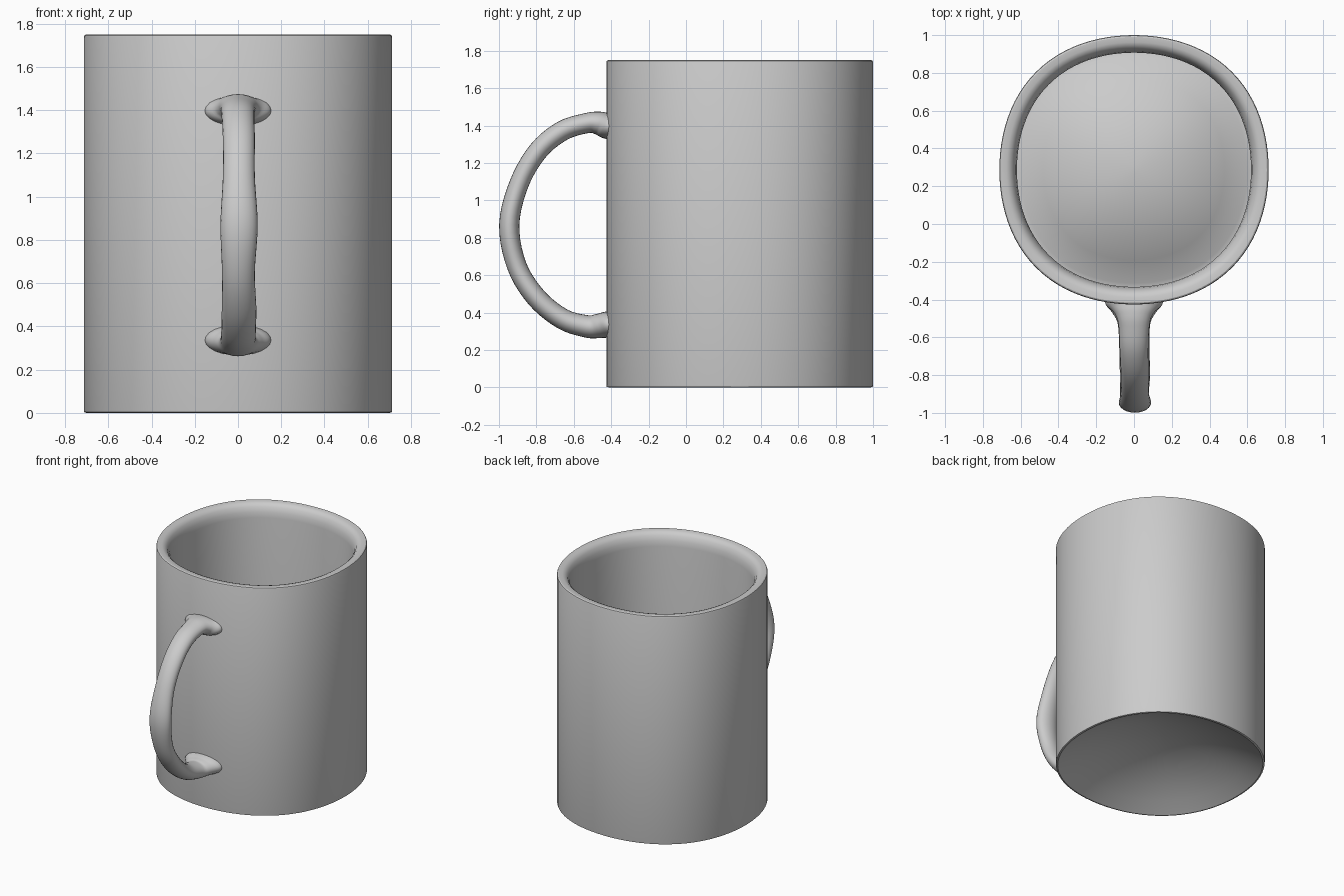
import bpy, bmesh
from math import sin, cos, pi, radians
from mathutils import Vector

if "Cube" in bpy.data.objects:
    bpy.data.objects.remove(bpy.data.objects["Cube"])


def loft(name, rings, angle):
    """Skin a list of closed rings, cap both ends, and smooth-shade."""
    bm = bmesh.new()
    loops = [[bm.verts.new(p) for p in ring] for ring in rings]
    n = len(loops[0])
    for a, b in zip(loops, loops[1:]):
        for i in range(n):
            j = (i + 1) % n
            bm.faces.new((a[i], a[j], b[j], b[i]))
    bm.faces.new(loops[0][::-1])
    bm.faces.new(loops[-1])
    bmesh.ops.recalc_face_normals(bm, faces=bm.faces)
    mesh = bpy.data.meshes.new(name)
    bm.to_mesh(mesh)
    bm.free()
    obj = bpy.data.objects.new(name, mesh)
    bpy.context.collection.objects.link(obj)
    bpy.ops.object.select_all(action='DESELECT')
    obj.select_set(True)
    bpy.context.view_layer.objects.active = obj
    bpy.ops.object.shade_smooth_by_angle(angle=radians(angle))
    return obj


# Mug body: domed underside, outer wall, rounded rim, inner wall, domed floor (radius, z)
CENTRE_Y = 0.287
DOME = 0.22
RADII = (0.02, 0.12, 0.24, 0.36, 0.48, 0.6, 0.7)
profile = [(r, DOME * (1 - (r / 0.7) ** 2)) for r in RADII]
profile += [(0.711, 0.003), (0.713, 0.012), (0.713, 1.738),
            (0.710, 1.746), (0.703, 1.75), (0.675, 1.749), (0.657, 1.742),
            (0.640, 1.725), (0.626, 1.69), (0.62, 1.65), (0.62, 0.11)]
profile += [(r, 0.10 + DOME * (1 - (r / 0.62) ** 2)) for r in RADII[-2::-1]]


def body_ring(r, z, n=96):
    # the outline bulges slightly on the diagonals
    ring = []
    for i in range(n):
        t = 2 * pi * i / n
        q = r * (1 + 0.0143 * (1 - cos(4 * t)))
        ring.append((q * cos(t), CENTRE_Y + q * sin(t), z))
    return ring


loft("mug_body", [body_ring(r, z) for r, z in profile], 30)

# Handle path: x, y, z, half width, half thickness (flared at both ends)
path = [(0, -0.37, 1.395, 0.155, 0.075), (0, -0.425, 1.40, 0.15, 0.07),
        (0, -0.47, 1.413, 0.105, 0.062), (0, -0.53, 1.413, 0.083, 0.054),
        (0, -0.66, 1.372, 0.076, 0.054), (0.004, -0.79, 1.265, 0.074, 0.053),
        (0.004, -0.892, 1.09, 0.074, 0.052), (0.005, -0.945, 0.87, 0.086, 0.054),
        (0.002, -0.905, 0.65, 0.076, 0.053), (0.005, -0.80, 0.48, 0.080, 0.055),
        (0.002, -0.66, 0.366, 0.080, 0.056), (0, -0.53, 0.326, 0.086, 0.060),
        (0, -0.47, 0.328, 0.115, 0.065), (0, -0.425, 0.335, 0.15, 0.07),
        (0, -0.37, 0.34, 0.155, 0.075)]


def catmull(points, steps=5):
    pts = [Vector(p) for p in points]
    pts = [pts[0] * 2 - pts[1]] + pts + [pts[-1] * 2 - pts[-2]]
    out = []
    for a, b, c, d in zip(pts, pts[1:], pts[2:], pts[3:]):
        for s in range(steps):
            t = s / steps
            out.append(0.5 * (2 * b + (c - a) * t + (2 * a - 5 * b + 4 * c - d) * t ** 2
                              + (3 * b - a - 3 * c + d) * t ** 3))
    return out + [pts[-2]]


def handle_rings(samples, n=24):
    rings = []
    for i, p in enumerate(samples):
        a, b = samples[max(i - 1, 0)], samples[min(i + 1, len(samples) - 1)]
        tangent = Vector((0, b[1] - a[1], b[2] - a[2])).normalized()
        normal = Vector((0, -tangent.z, tangent.y))
        centre = Vector(p[:3])
        rings.append([centre + Vector((p[3] * cos(2 * pi * k / n), 0, 0))
                      + normal * (p[4] * sin(2 * pi * k / n)) for k in range(n)])
    return rings


loft("mug_handle", handle_rings(catmull(path)), 60)
